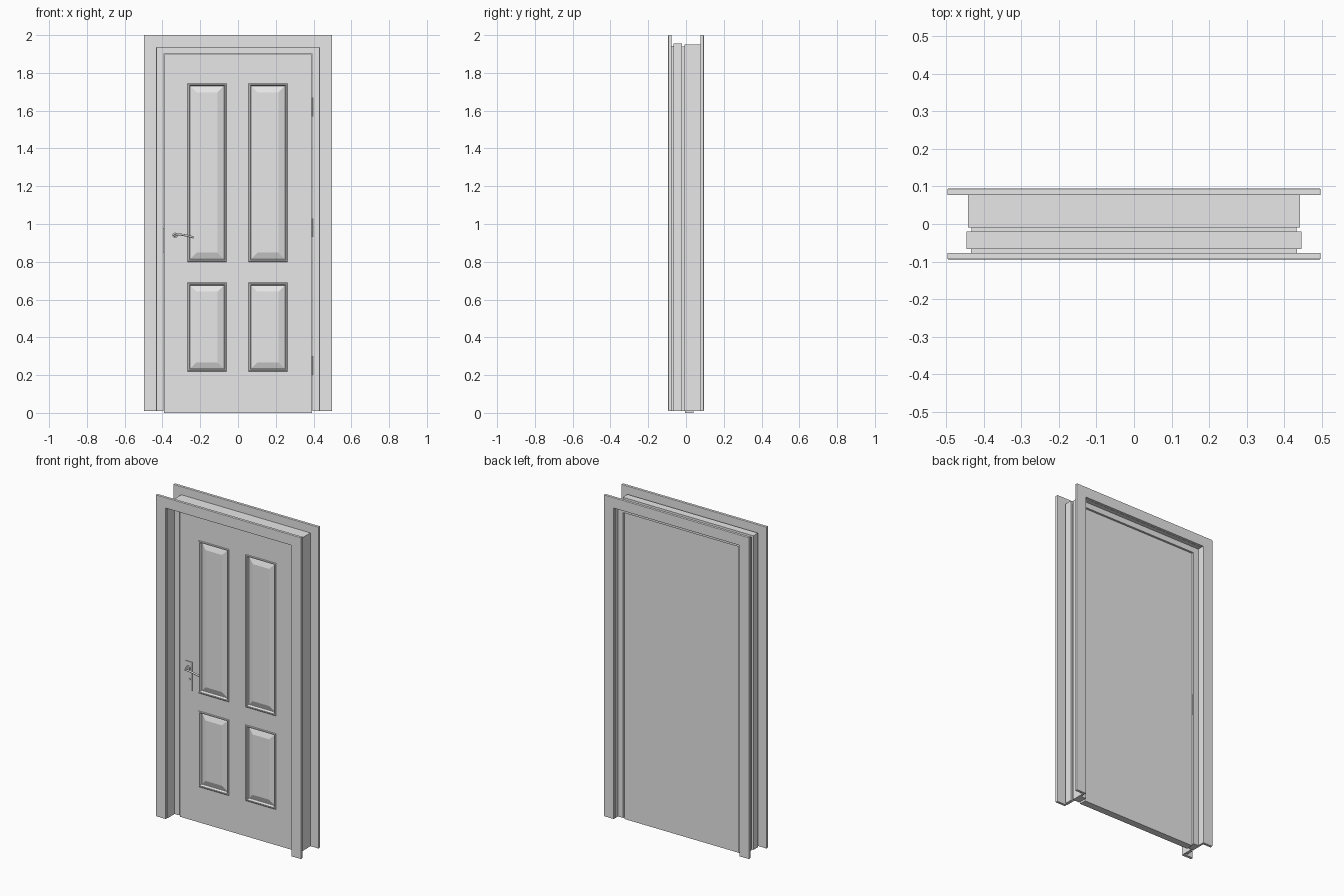
import bpy, bmesh, math
from mathutils import Vector

cube = bpy.data.objects.get("Cube")
if cube:
    bpy.data.objects.remove(cube, do_unlink=True)

grey = bpy.data.materials.new("plain_grey")
grey.use_nodes = True
grey.diffuse_color = (0.8, 0.8, 0.8, 1)
grey.node_tree.nodes["Principled BSDF"].inputs["Base Color"].default_value = (0.8, 0.8, 0.8, 1)


def finish(name, bm):
    bmesh.ops.recalc_face_normals(bm, faces=bm.faces)
    mesh = bpy.data.meshes.new(name)
    bm.to_mesh(mesh)
    bm.free()
    obj = bpy.data.objects.new(name, mesh)
    mesh.materials.append(grey)
    bpy.context.collection.objects.link(obj)
    return obj


def add_box(bm, x0, x1, y0, y1, z0, z1):
    verts = bmesh.ops.create_cube(bm, size=1)["verts"]
    for v in verts:
        v.co = ((x0 + x1) / 2 + v.co.x * (x1 - x0),
                (y0 + y1) / 2 + v.co.y * (y1 - y0),
                (z0 + z1) / 2 + v.co.z * (z1 - z0))


def box(name, *size):
    bm = bmesh.new()
    add_box(bm, *size)
    return finish(name, bm)


def cylinder(name, centre, radius, depth, axis="Z"):
    turn = (math.pi / 2, 0, 0) if axis == "Y" else (0, 0, 0)
    bpy.ops.mesh.primitive_cylinder_add(vertices=20, radius=radius, depth=depth,
                                        location=centre, rotation=turn)
    obj = bpy.context.object
    obj.name = name
    obj.data.materials.append(grey)
    bpy.ops.object.shade_smooth_by_angle()
    return obj


def surround(name, outer, inner, top, head, y0, y1, bevel=0):
    """Three-sided frame: two legs and a head, open at the floor."""
    bm = bmesh.new()
    foot = 0.01
    half = [(outer, foot), (outer, top)]
    hole = [(inner, head), (inner, foot)]
    outline = ([(-x, z) for x, z in half] + half[::-1]
               + hole[::-1] + [(-x, z) for x, z in hole])
    face = bm.faces.new([bm.verts.new((x, y0, z)) for x, z in outline])
    geom = bmesh.ops.extrude_face_region(bm, geom=[face])["geom"]
    for v in geom:
        if isinstance(v, bmesh.types.BMVert):
            v.co.y = y1
    obj = finish(name, bm)
    if bevel:
        mod = obj.modifiers.new("soft_edge", "BEVEL")
        mod.width = bevel
        mod.segments = 2
    return obj


# Frame, from the front casing to the back casing
surround("front_casing", 0.497, 0.43, 2.0, 1.935, -0.094, -0.077, 0.002)
surround("casing_tongue", 0.435, 0.428, 1.942, 1.935, -0.077, -0.066)
surround("front_jamb", 0.447, 0.428, 1.955, 1.935, -0.066, -0.02)
surround("jamb_joint", 0.433, 0.428, 1.94, 1.935, -0.02, -0.009)
surround("rebate_jamb", 0.442, 0.395, 1.95, 1.9, -0.009, 0.05)
surround("back_jamb", 0.442, 0.43, 1.95, 1.935, 0.05, 0.077)
surround("back_casing", 0.497, 0.43, 2.0, 1.935, 0.077, 0.094, 0.002)

# Door leaf with four raised panels on the front
columns = [(-0.268, -0.06), (0.055, 0.263)]
rows = [(0.22, 0.69), (0.8, 1.745)]
bm = bmesh.new()
add_box(bm, -0.393, 0.393, -0.004, 0.04, 0, 1.898)
for spans, axis in ((columns, Vector((1, 0, 0))), (rows, Vector((0, 0, 1)))):
    for span in spans:
        for cut in span:
            bmesh.ops.bisect_plane(bm, geom=bm.verts[:] + bm.edges[:] + bm.faces[:],
                                   plane_co=axis * cut, plane_no=axis)
bm.normal_update()


def is_panel(face):
    c = face.calc_center_median()
    return (face.normal.y < -0.9 and any(a < c.x < b for a, b in columns)
            and any(a < c.z < b for a, b in rows))


panels = [f for f in bm.faces if is_panel(f)]
# moulding lip, groove wall, groove floor, sloped field
for width, depth in ((0.004, 0.003), (0.006, 0), (0.005, -0.015), (0.003, 0), (0.03, 0.011)):
    bmesh.ops.inset_individual(bm, faces=panels, thickness=width, depth=depth,
                               use_even_offset=True)
finish("door_leaf", bm)

# Handle: back plate, rose, lever and keyhole
box("handle_plate", -0.355, -0.31, -0.009, -0.003, 0.8, 0.98)
cylinder("handle_rose", (-0.333, -0.012, 0.94), 0.014, 0.012, "Y")
curve = bpy.data.curves.new("lever", "CURVE")
curve.dimensions = "3D"
curve.bevel_depth = 0.0055
curve.bevel_resolution = 3
curve.use_fill_caps = True
path = [(-0.333, -0.01, 0.94), (-0.333, -0.04, 0.94), (-0.315, -0.047, 0.944),
        (-0.275, -0.047, 0.939), (-0.235, -0.043, 0.929)]
spline = curve.splines.new("BEZIER")
spline.bezier_points.add(len(path) - 1)
for point, co in zip(spline.bezier_points, path):
    point.co = co
    point.handle_left_type = point.handle_right_type = "AUTO"
curve.materials.append(grey)
lever = bpy.data.objects.new("handle_lever", curve)
bpy.context.collection.objects.link(lever)
cylinder("keyhole_barrel", (-0.325, -0.01, 0.872), 0.006, 0.006, "Y")
box("keyhole_slot", -0.328, -0.322, -0.012, -0.008, 0.85, 0.87)

# Hinges and strike plate
for i, z in enumerate((0.25, 0.98, 1.62)):
    cylinder(f"hinge_{i + 1}", (0.393, -0.007, z), 0.004, 0.1)
box("strike_plate", -0.396, -0.391, 0.041, 0.047, 0.85, 0.98)
